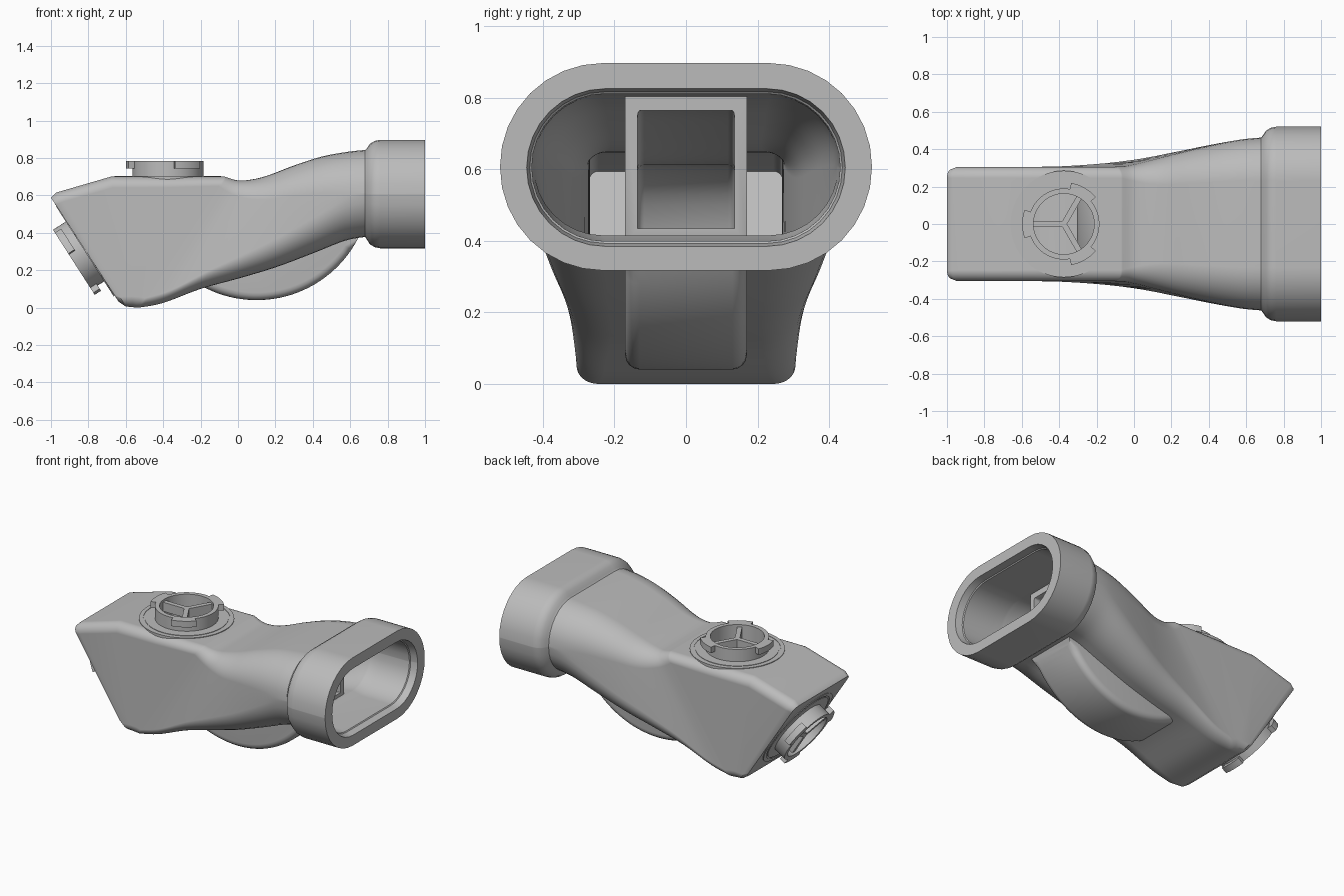
import bpy, bmesh, math
from mathutils import Matrix, Vector

cube = bpy.data.objects.get("Cube")
if cube:
    bpy.data.objects.remove(cube)

grey = bpy.data.materials.new("light_grey_plastic")
grey.use_nodes = True
tone = (0.5, 0.5, 0.5, 1)
grey.diffuse_color = tone
grey.node_tree.nodes["Principled BSDF"].inputs["Base Color"].default_value = tone


def make(name, bm):
    bmesh.ops.recalc_face_normals(bm, faces=bm.faces)
    mesh = bpy.data.meshes.new(name)
    bm.to_mesh(mesh)
    bm.free()
    obj = bpy.data.objects.new(name, mesh)
    bpy.context.collection.objects.link(obj)
    mesh.materials.append(grey)
    return obj


def activate(obj):
    bpy.ops.object.select_all(action='DESELECT')
    obj.select_set(True)
    bpy.context.view_layer.objects.active = obj


def cut(obj, cutter):
    mod = obj.modifiers.new("cut", 'BOOLEAN')
    mod.operation = 'DIFFERENCE'
    mod.solver = 'EXACT'
    mod.object = cutter
    activate(obj)
    bpy.ops.object.modifier_apply(modifier=mod.name)


def smooth(obj, weighted=False):
    activate(obj)
    bpy.ops.object.shade_smooth_by_angle(angle=math.radians(32))
    if weighted:
        mod = obj.modifiers.new("flat_faces", 'WEIGHTED_NORMAL')
        mod.keep_sharp = True


# Rounded section standing between a bottom and a top point
def section(s, inset=0.0, steps=8):
    bottom, top = Vector((s[0], 0, s[1])), Vector((s[2], 0, s[3]))
    up = (top - bottom).normalized()
    half = (top - bottom).length / 2 - inset
    mid = (top + bottom) / 2
    w = s[4] - inset
    r = min(max(s[5] - inset, 0.025), half - 0.002, w)
    pts = []
    for q in range(4):
        sy, sz = ((1, 1), (-1, 1), (-1, -1), (1, -1))[q]
        for i in range(steps + 1):
            a = math.pi / 2 * (q + i / steps)
            y = sy * (w - r) + r * math.cos(a)
            z = sz * (half - r) + r * math.sin(a)
            pts.append(mid + up * z + Vector((0, y, 0)))
    return pts


def loft(name, rings):
    bm = bmesh.new()
    loops = [[bm.verts.new(p) for p in ring] for ring in rings]
    n = len(loops[0])
    for a, b in zip(loops, loops[1:]):
        for i in range(n):
            bm.faces.new((a[i], a[(i + 1) % n], b[(i + 1) % n], b[i]))
    bm.faces.new(loops[0])
    bm.faces.new(loops[-1])
    return make(name, bm)


def spline(keys, steps=5):
    out = []
    last = len(keys) - 1
    for i in range(last):
        p = [keys[max(0, min(last, i + k))] for k in (-1, 0, 1, 2)]
        for j in range(steps):
            t = j / steps
            out.append([b + 0.5 * t * (c - a + t * (2*a - 5*b + 4*c - d + t * (3*(b - c) + d - a)))
                        for a, b, c, d in zip(*p)])
    return out + [keys[-1]]


# Sections: bottom x, z, top x, z, half width, corner radius
chamber = [(-.66, .065, -.982, .56, .262, .03), (-.637, .03, -1, .588, .293, .045),
           (-.60, .006, -.972, .615, .306, .06), (-.56, .002, -.68, .70, .306, .06),
           (-.545, 0, -.375, .70, .306, .06)]
neck = spline([(-.53, 0, -.07, .70, .306, .06), (-.4, .025, 0, .68, .31, .08),
               (-.2, .1, .08, .686, .325, .11), (0, .155, .17, .71, .35, .14),
               (.2, .215, .3, .76, .387, .17), (.4, .29, .45, .808, .425, .2),
               (.57, .357, .58, .832, .452, .22), (.68, .378, .68, .843, .462, .23)])
collar = [(x, .607 - h, x, .607 + h, h + .23, h)
          for x, h in ((.69, .245), (.705, .268), (.73, .284), (.76, .29), (1, .29))]
duct = loft("duct_body", [section(s) for s in chamber + neck + collar])

# Hollow interior
WALL = .037
first = [p + Vector((.017, 0, .011)) for p in section(chamber[2], WALL)]
inner = [first] + [section(s, WALL) for s in chamber[3:] + neck]
inner += [section((x, .605 - h, x, .605 + h, h + .225, h))
          for x, h in ((.74, .203), (.95, .206), (.955, .212), (1.02, .224))]
hollow = loft("hollow_cutter", inner)
cut(duct, hollow)
bpy.data.objects.remove(hollow)


# Central pocket with a round belly under the duct
def pocket(name, radius, start, half, round_by, mouth, ridge):
    pts = list(mouth)
    for i in range(33):
        a = math.radians(start + (-126 - start) * i / 32)
        pts.append((.1 + radius * math.cos(a), .65 + radius * math.sin(a)))
    pts += [p[:2] for p in spline(ridge, 4)]
    bm = bmesh.new()
    face = bm.faces.new([bm.verts.new((x, -half, z)) for x, z in pts])
    ext = bmesh.ops.extrude_face_region(bm, geom=[face])
    moved = [v for v in ext["geom"] if isinstance(v, bmesh.types.BMVert)]
    bmesh.ops.translate(bm, verts=moved, vec=(0, 2 * half, 0))
    rim = [e for e in bm.edges if abs(e.verts[0].co.y - e.verts[1].co.y) < 1e-5
           and min(v.co.x for v in e.verts) < .62]
    bmesh.ops.bevel(bm, geom=rim, offset=round_by, segments=4, profile=.5, affect='EDGES')
    return make(name, bm)


belly = pocket("belly_pocket", .61, -24.5, .17, .04, [],
               [(-.3, .27), (-.3, .4), (-.23, .55), (-.12, .635), (0, .652), (.1, .665),
                (.3, .73), (.5, .785), (.655, .81)])
void = pocket("pocket_cutter", .575, -22, .135, .018, [(.72, .765), (.72, .435)],
              [(-.265, .27), (-.265, .4), (-.2, .53), (-.1, .6), (0, .615), (.1, .63),
               (.3, .69), (.5, .745), (.633, .765)])
cut(belly, void)
cut(duct, void)
bpy.data.objects.remove(void)
smooth(belly)


# Ports: ring parts swept around a local z axis
def sweep(bm, profile, a0=0, a1=360, steps=64):
    full = a1 - a0 == 360
    count = steps if full else steps + 1
    loops = []
    for i in range(count):
        a = math.radians(a0 + (a1 - a0) * i / steps)
        loops.append([bm.verts.new((r * math.cos(a), r * math.sin(a), z)) for r, z in profile])
    n = len(profile)
    for i in range(steps):
        a, b = loops[i], loops[(i + 1) % count]
        for j in range(n):
            bm.faces.new((a[j], a[(j + 1) % n], b[(j + 1) % n], b[j]))
    if not full:
        bm.faces.new(loops[0])
        bm.faces.new(loops[-1])


def band(r0, r1, z0, z1):
    return [(r0, z0), (r1, z0), (r1, z1), (r0, z1)]


def port(prefix, place):
    drill = bmesh.new()
    bmesh.ops.create_cone(drill, cap_ends=True, segments=64, radius1=.168, radius2=.168, depth=.2)
    drill.transform(place)
    bore = make("bore_cutter", drill)
    cut(duct, bore)
    bpy.data.objects.remove(bore)
    parts = {n: bmesh.new() for n in ("seat", "ring", "tabs", "spokes")}
    sweep(parts["seat"], [(.17, -.035), (.17, .004), (.25, .004), (.25, .001), (.26, .001),
                          (.26, .004), (.285, .004), (.285, -.035)])
    sweep(parts["ring"], band(.162, .19, -.036, .085))
    for angle in (60, 180, 300):
        sweep(parts["tabs"], band(.185, .223, .045, .085), angle - 20, angle + 20, 10)
        turn = Matrix.Rotation(math.radians(angle), 4, 'Z')
        bar = turn @ Matrix.Translation((.084, 0, .04)) @ Matrix.Diagonal((.168, .03, .06, 1))
        bmesh.ops.create_cube(parts["spokes"], size=1, matrix=bar)
    for name, bm in parts.items():
        bm.transform(place)
        smooth(make(prefix + "_port_" + name, bm))


port("top", Matrix.Translation((-.375, 0, .70)))
port("end", Matrix.Translation((-.815, 0, .302)) @ Matrix.Rotation(math.radians(-122.7), 4, 'Y'))
smooth(duct, weighted=True)
